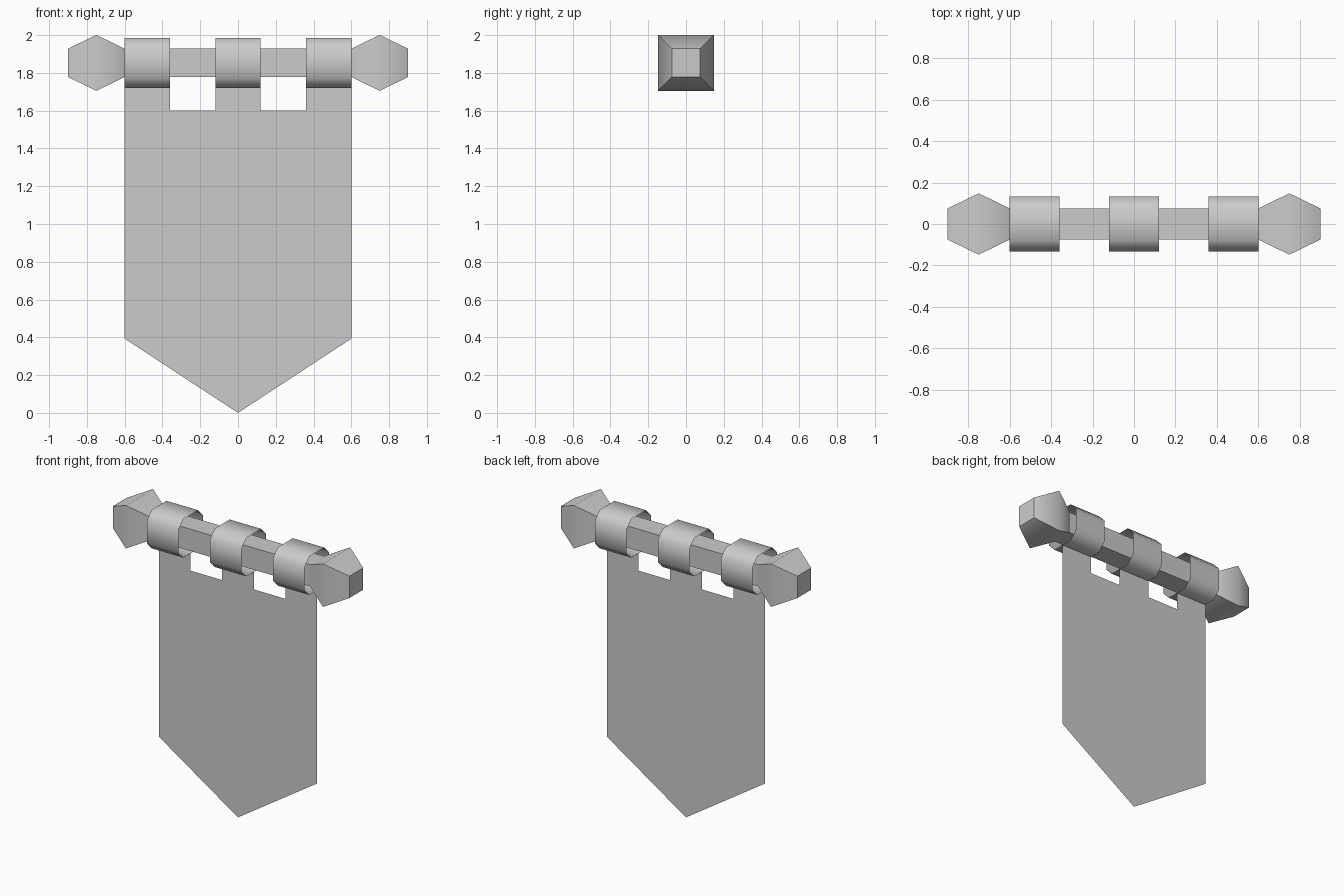
import bpy, bmesh, math

if "Cube" in bpy.data.objects:
    bpy.data.objects.remove(bpy.data.objects["Cube"])

ZC = 1.853  # height of the rod axis


def finish(name, bm, smooth=True):
    bmesh.ops.recalc_face_normals(bm, faces=bm.faces[:])
    me = bpy.data.meshes.new(name)
    bm.to_mesh(me)
    bm.free()
    ob = bpy.data.objects.new(name, me)
    bpy.context.collection.objects.link(ob)
    if smooth:
        bpy.ops.object.select_all(action='DESELECT')
        ob.select_set(True)
        bpy.context.view_layer.objects.active = ob
        bpy.ops.object.shade_smooth_by_angle(angle=math.radians(60))
    return ob


def square(h):
    return [(-h, -h), (h, -h), (h, h), (-h, h)]


def chamfered(h, f):
    return [(-f, -h), (f, -h), (h, -f), (h, f), (f, h), (-f, h), (-h, f), (-h, -f)]


def skin(name, stations, caps=()):
    """Bridge (x, yz profile) stations along the rod axis; cap chosen stations."""
    bm = bmesh.new()
    rings = [[bm.verts.new((x, y, ZC + z)) for y, z in prof] for x, prof in stations]
    for a, b in zip(rings, rings[1:]):
        n = len(a)
        for i in range(n):
            bm.faces.new((a[i], a[(i + 1) % n], b[(i + 1) % n], b[i]))
    for c in caps:
        bm.faces.new(rings[c])
    # open tubes need their normals turned outwards explicitly
    ob = finish(name, bm)
    me = ob.data
    p = me.polygons[0]
    if p.normal.y * p.center.y + p.normal.z * (p.center.z - ZC) < 0:
        me.flip_normals()
    return ob


# Square rod
skin("rod", [(-0.6, square(0.075)), (0.6, square(0.075))])

# Faceted end knobs
for side, s in (("left", -1), ("right", 1)):
    skin("finial_" + side,
         [(s * 0.6, square(0.075)), (s * 0.75, square(0.148)), (s * 0.9, square(0.075))],
         caps=(0, 2))

# Open hanging loops around the rod
for i, x in enumerate((-0.48, 0.0, 0.48)):
    prof = chamfered(0.133, 0.08)
    skin("hanging_loop_%d" % (i + 1), [(x - 0.12, prof), (x + 0.12, prof)])

# Cloth sheet with pointed bottom, and a tab under each loop
bm = bmesh.new()
TOP, TAB = 1.6, ZC - 0.133
xs = (-0.6, -0.36, -0.12, 0.12, 0.36, 0.6)
top = [bm.verts.new((x, 0, TOP)) for x in xs]
low = [bm.verts.new(p) for p in ((0.6, 0, 0.393), (0, 0, 0), (-0.6, 0, 0.393))]
bm.faces.new(top + low)
for i in (0, 2, 4):
    up = [bm.verts.new((xs[k], 0, TAB)) for k in (i, i + 1)]
    bm.faces.new((top[i], up[0], up[1], top[i + 1]))
finish("cloth", bm, smooth=False)
